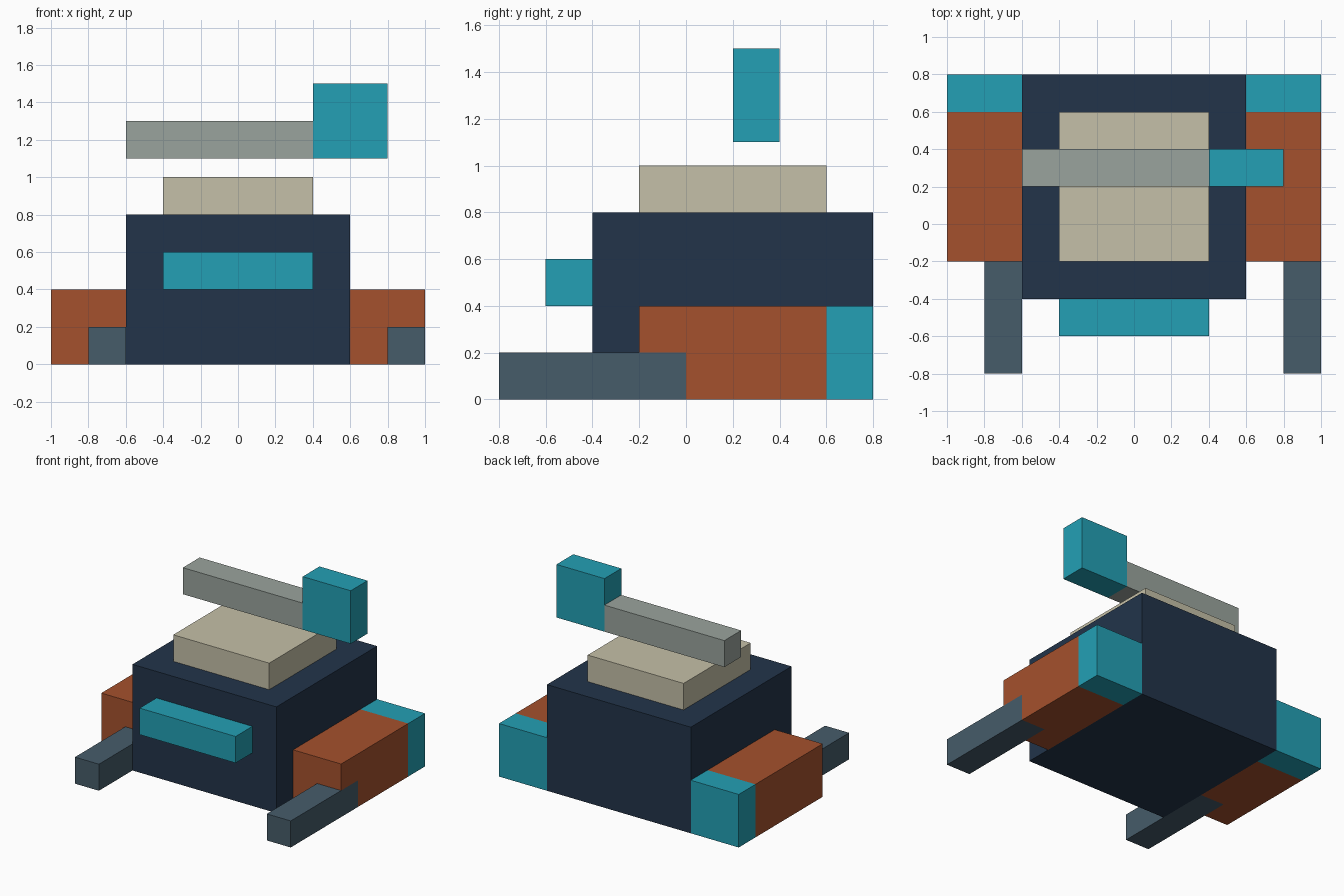
import bpy
import bmesh

if "Cube" in bpy.data.objects:
    bpy.data.objects.remove(bpy.data.objects["Cube"])


def linear(c):
    c /= 255
    return c / 12.92 if c <= 0.04045 else ((c + 0.055) / 1.055) ** 2.4


def material(name, r, g, b):
    m = bpy.data.materials.new(name)
    m.diffuse_color = (linear(r), linear(g), linear(b), 1)
    m.use_nodes = True
    m.node_tree.nodes["Principled BSDF"].inputs["Base Color"].default_value = m.diffuse_color
    return m


NAVY = material("navy", 34, 52, 74)
TEAL = material("teal", 35, 160, 181)
CREAM = material("cream", 197, 192, 168)
GREY = material("grey", 154, 164, 157)
RUST = material("rust", 165, 81, 45)
SLATE = material("slate", 70, 92, 106)


def box(name, x, y, z, mat=None):
    """Axis-aligned box from (min, max) ranges."""
    bm = bmesh.new()
    bmesh.ops.create_cube(bm, size=1)
    for v in bm.verts:
        v.co = [r[0] if c < 0 else r[1] for c, r in zip(v.co, (x, y, z))]
    mesh = bpy.data.meshes.new(name)
    bm.to_mesh(mesh)
    bm.free()
    ob = bpy.data.objects.new(name, mesh)
    bpy.context.collection.objects.link(ob)
    if mat:
        mesh.materials.append(mat)
    return ob


# Body, roof and front window
box("body", (-0.6, 0.6), (-0.4, 0.8), (0, 0.8), NAVY)
box("roof", (-0.4, 0.4), (-0.2, 0.6), (0.8, 1.0), CREAM)
box("front_window", (-0.4, 0.4), (-0.6, -0.4), (0.4, 0.6), TEAL)

# Floating top beam with its end block
box("top_beam", (-0.6, 0.4), (0.2, 0.4), (1.1, 1.3), GREY)
box("beam_end_block", (0.4, 0.8), (0.2, 0.4), (1.1, 1.5), TEAL)

# Side pods: each holds a barrel, at the inner edge on the left, outer on the right
for side, pod_x, barrel_x in (("left", (-1.0, -0.6), (-0.8, -0.6)),
                              ("right", (0.6, 1.0), (0.8, 1.0))):
    pod = box(side + "_pod", pod_x, (-0.2, 0.6), (0, 0.4), RUST)
    box(side + "_pod_rear", pod_x, (0.6, 0.8), (0, 0.4), TEAL)
    box(side + "_barrel", barrel_x, (-0.8, 0), (0, 0.2), SLATE)

    # Notch in the pod so that the barrel sits flush in it
    cutter = box(side + "_notch_cutter", (barrel_x[0], barrel_x[1] + 0.1),
                 (-0.3, 0), (-0.1, 0.2))
    cutter.hide_render = True
    cutter.display_type = 'WIRE'
    mod = pod.modifiers.new("notch", 'BOOLEAN')
    mod.operation = 'DIFFERENCE'
    mod.solver = 'EXACT'
    mod.object = cutter
